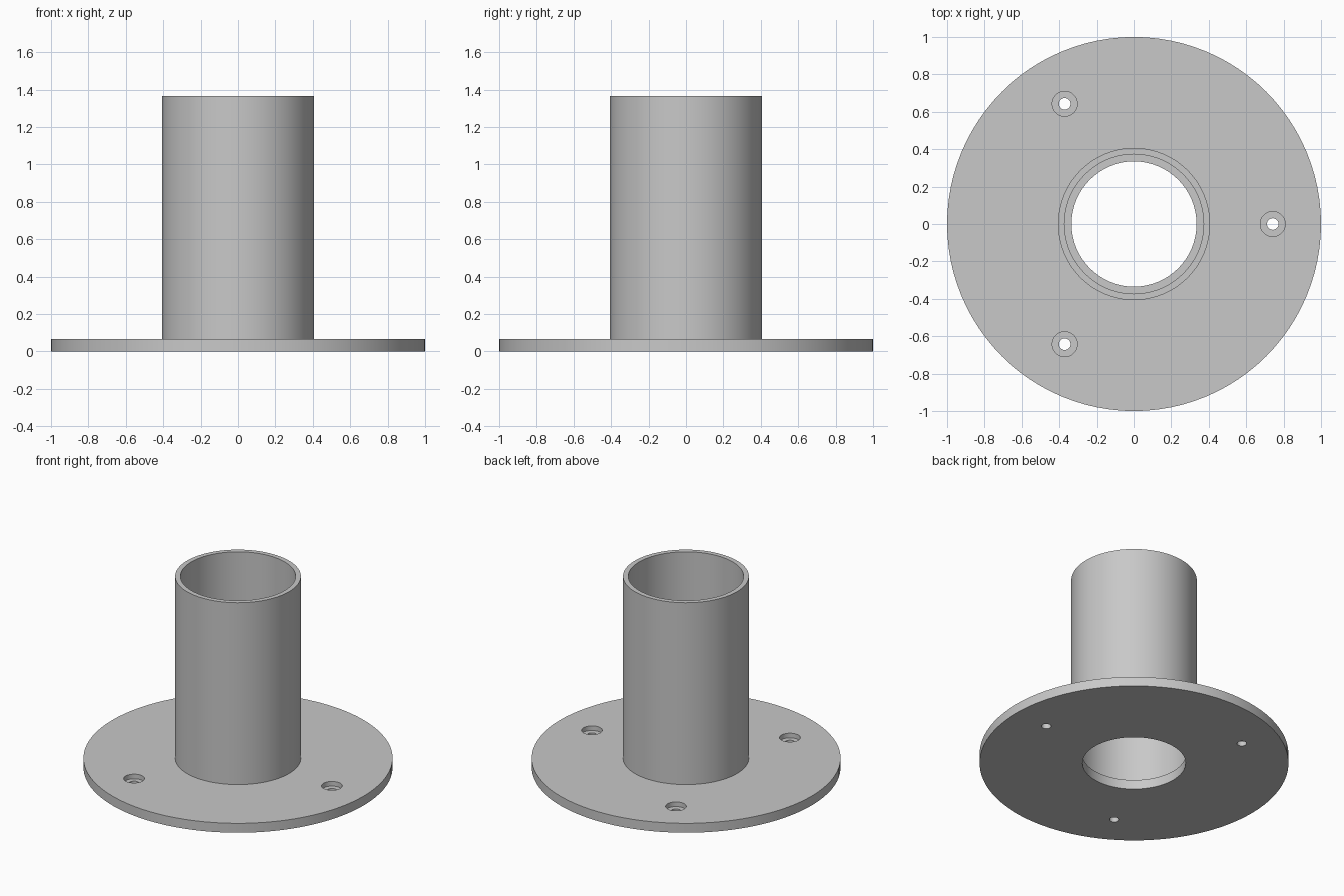
import bpy, bmesh, math

PLATE_R, PLATE_T, BORE_R = 1.0, 0.067, 0.335
TUBE_OUT, TUBE_IN, TOP_Z = 0.407, 0.373, 1.365
HOLE_RING, HOLE_R, RECESS_R, RECESS_Z = 0.742, 0.031, 0.067, 0.034

cube = bpy.data.objects.get("Cube")
if cube:
    bpy.data.objects.remove(cube, do_unlink=True)

grey = bpy.data.materials.new("satin grey")
grey.use_nodes = True
colour = (0.58, 0.58, 0.58, 1)
grey.diffuse_color = colour
grey.node_tree.nodes["Principled BSDF"].inputs["Base Color"].default_value = colour


def lathe(name, profile, steps, centre=(0, 0)):
    """Revolve a closed (radius, z) loop, or one that ends on the axis."""
    bm = bmesh.new()
    verts = [bm.verts.new((r, 0, z)) for r, z in profile]
    edges = [bm.edges.new(pair) for pair in zip(verts, verts[1:])]
    if all(r > 0 for r, z in profile):
        edges.append(bm.edges.new((verts[-1], verts[0])))
    bmesh.ops.spin(bm, geom=verts + edges, axis=(0, 0, 1), cent=(0, 0, 0),
                   angle=math.tau, steps=steps)
    bmesh.ops.remove_doubles(bm, verts=bm.verts[:], dist=1e-5)
    bmesh.ops.recalc_face_normals(bm, faces=bm.faces[:])
    mesh = bpy.data.meshes.new(name)
    bm.to_mesh(mesh)
    bm.free()
    mesh.materials.append(grey)
    obj = bpy.data.objects.new(name, mesh)
    obj.location = (*centre, 0)
    bpy.context.collection.objects.link(obj)
    return obj


def ring(name, inner, outer, low, high):
    return lathe(name, [(inner, low), (outer, low), (outer, high), (inner, high)], 96)


# Round base plate and the tube standing on it
plate = ring("base_plate", BORE_R, PLATE_R, 0, PLATE_T)
tube = ring("tube", TUBE_IN, TUBE_OUT, PLATE_T, TOP_Z)

# Three counterbored screw holes through the plate
stepped = [(0, -0.1), (HOLE_R, -0.1), (HOLE_R, RECESS_Z),
           (RECESS_R, RECESS_Z), (RECESS_R, 0.2), (0, 0.2)]
cutters = []
for i in range(3):
    a = i * math.tau / 3
    cutter = lathe(f"screw_hole_cutter_{i + 1}", stepped, 32,
                   (HOLE_RING * math.cos(a), HOLE_RING * math.sin(a)))
    cutter.hide_render = True
    cutters.append(cutter)
    cut = plate.modifiers.new(f"screw_hole_{i + 1}", 'BOOLEAN')
    cut.operation = 'DIFFERENCE'
    cut.solver = 'EXACT'
    cut.object = cutter

# Apply the cuts and drop the cutters
bpy.ops.object.select_all(action='DESELECT')
bpy.context.view_layer.objects.active = plate
plate.select_set(True)
for modifier in list(plate.modifiers):
    bpy.ops.object.modifier_apply(modifier=modifier.name)
for cutter in cutters:
    bpy.data.objects.remove(cutter, do_unlink=True)

# Smooth walls with crisp rims
tube.select_set(True)
bpy.ops.object.shade_smooth_by_angle(angle=math.radians(30))
